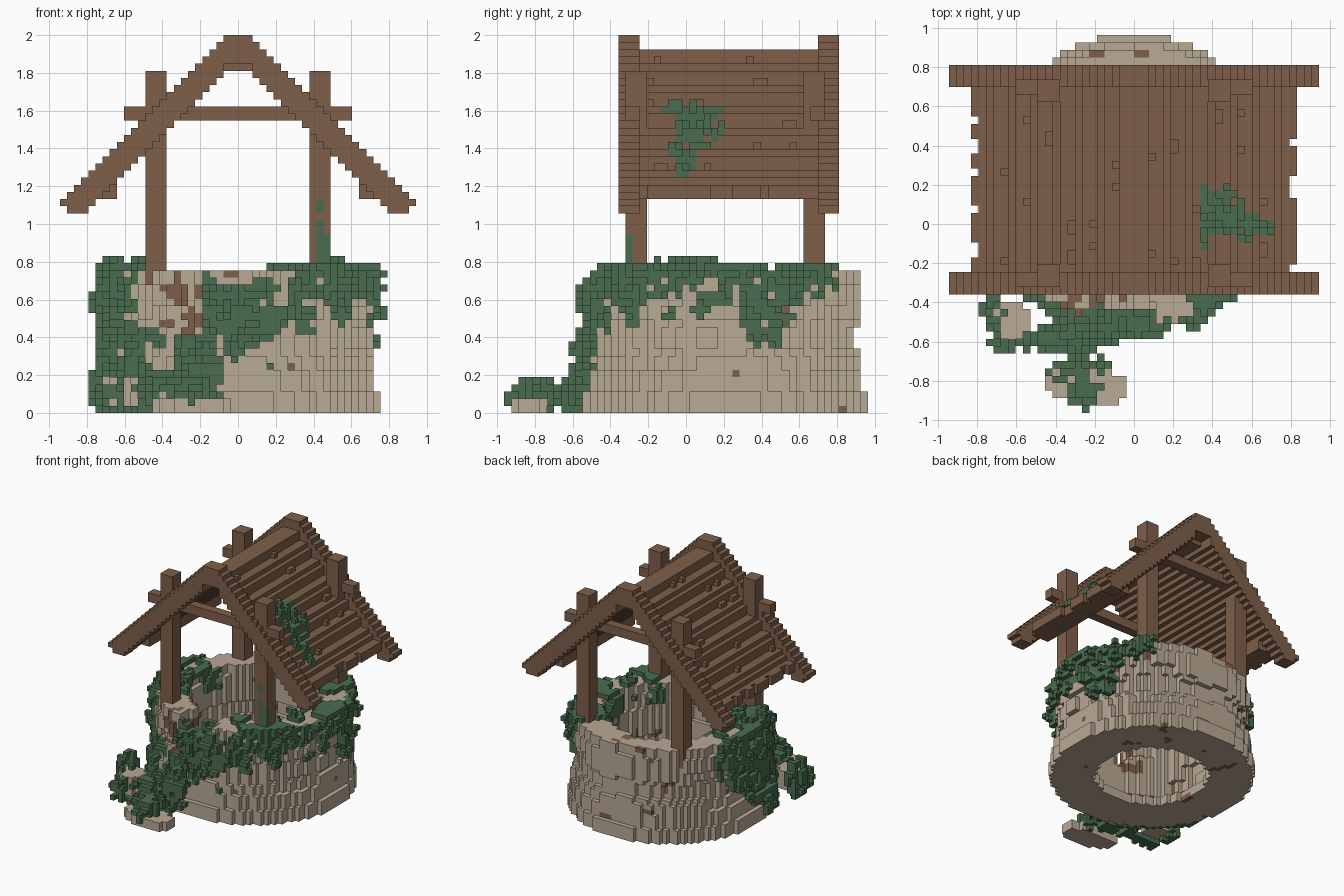
import bpy, math, random
from mathutils import Vector, noise

if "Cube" in bpy.data.objects:
    bpy.data.objects.remove(bpy.data.objects["Cube"], do_unlink=True)

random.seed(4)
V = 2 / 53                      # block size
CX, CY = 25, 31                 # well axis in block units


def material(name, rgb):
    m = bpy.data.materials.new(name)
    m.use_nodes = True
    m.diffuse_color = (*rgb, 1)
    bsdf = next(n for n in m.node_tree.nodes if n.type == 'BSDF_PRINCIPLED')
    bsdf.inputs["Base Color"].default_value = (*rgb, 1)
    bsdf.inputs["Roughness"].default_value = 0.9
    return m


STONE, WOOD, LEAF = 0, 1, 2
MATS = [material("pale stone", (0.485, 0.398, 0.298)),
        material("brown wood", (0.212, 0.117, 0.068)),
        material("leaf green", (0.068, 0.152, 0.078))]

taken = set()
SIDES = [((1, 0, 0), [(1, 0, 0), (1, 1, 0), (1, 1, 1), (1, 0, 1)]),
         ((-1, 0, 0), [(0, 1, 0), (0, 0, 0), (0, 0, 1), (0, 1, 1)]),
         ((0, 1, 0), [(1, 1, 0), (0, 1, 0), (0, 1, 1), (1, 1, 1)]),
         ((0, -1, 0), [(0, 0, 0), (1, 0, 0), (1, 0, 1), (0, 0, 1)]),
         ((0, 0, 1), [(0, 0, 1), (1, 0, 1), (1, 1, 1), (0, 1, 1)]),
         ((0, 0, -1), [(0, 1, 0), (1, 1, 0), (1, 0, 0), (0, 0, 0)])]


def build(name, cells):
    """Turn a {block: material} dict into one mesh of its outer faces."""
    cells = {c: m for c, m in cells.items() if c not in taken}
    taken.update(cells)
    index, faces, mats = {}, [], []
    for (i, j, k), m in cells.items():
        for (a, b, c), corners in SIDES:
            if (i + a, j + b, k + c) not in cells:
                faces.append([index.setdefault((i + p, j + q, k + r), len(index))
                              for p, q, r in corners])
                mats.append(m)
    mesh = bpy.data.meshes.new(name)
    mesh.from_pydata([((i - 25) * V, (j - 25.5) * V, k * V) for i, j, k in index], [], faces)
    for m in MATS:
        mesh.materials.append(m)
    mesh.polygons.foreach_set("material_index", mats)
    mesh.update()
    bpy.context.collection.objects.link(bpy.data.objects.new(name, mesh))


def box(i0, i1, j0, j1, k0, k1, mat):
    return {(i, j, k): mat for i in range(i0, i1) for j in range(j0, j1) for k in range(k0, k1)}


def mirror_box(s, d0, d1, *rest):
    return box(*((CX + d0, CX + d1) if s > 0 else (CX - d1, CX - d0)), *rest)


def rough(i, j, k, f=0.3, seed=0):
    return noise.noise(Vector((i * f + seed, j * f, k * f + 0.5)))


def polar(i, j):
    """Radius, and degrees from the front turning towards +x."""
    x, y = i + 0.5 - CX, j + 0.5 - CY
    return math.hypot(x, y), math.degrees(math.atan2(x, -y))


# Timber: posts, cross beams and stepped rafters
def roof_top(d):
    return 53 - max(0, d - 1)


for s, side in ((1, "left"), (-1, "right")):
    for end, j0 in (("front", 17), ("back", 42)):
        post = mirror_box(s, 10, 13, j0, j0 + 3, 16, 48, WOOD)
        if s > 0 and end == "front":            # climbing shoots on one post
            for i, j, k in post:
                if j == 17 and (i >= 36 and k < 25 or i == 36 and k < 30 and k != 27):
                    post[i, j, k] = LEAF
        build(f"{end}_{side}_post", post)
for end, j0 in (("front", 17), ("back", 43)):
    build(f"{end}_cross_beam", box(CX - 16, CX + 16, j0, j0 + 2, 41, 43, WOOD))
for end, j0 in (("front", 16), ("back", 44)):
    rafter = {}
    for s in (1, -1):
        for d in range(25):
            low = 49 if d < 2 else max(roof_top(d) - 5, 28 + (d == 24))
            rafter.update(mirror_box(s, d, d + 1, j0, j0 + 3, low, roof_top(d), WOOD))
    build(f"{end}_rafters", rafter)

# Roof planks: overlapping boards with pegs and a leafy patch
for s, side in ((1, "left"), (-1, "right")):
    planks = {}
    for d in range(22):
        top = min(51, 52 - 3 * (d // 3) - (0, 1, 3)[d % 3])
        planks.update(mirror_box(s, d, d + 1, 19, 44, max(30, 49 - max(d, 1)), max(top, 32), WOOD))
        for n in range(2):                      # pegs standing proud of the boards
            j = random.randrange(19, 41)
            if d % 3 == 2:
                planks.update(mirror_box(s, d, d + 1, j, j + random.choice((1, 1, 2)), top, top + 1, WOOD))
        for j in range(19, 44):                 # worn eave edge
            if d == 21 and rough(0, j, s * 7, 0.35) > 0.12:
                for k in range(28, 36):
                    planks.pop((CX + 21 if s > 0 else CX - 22, j, k), None)
    planks.update(mirror_box(s, 17, 20, 19, 44, 30, 33, WOOD))
    if s > 0:
        for (i, j, k) in list(planks):
            d = i - CX
            half = 4.2 - (d - 9) * 0.36 + 2 * rough(i, j, 0, 0.5)
            top = (i, j, k + 1) not in planks
            if 9 <= d <= 18 and abs(j - 26.5 + (d - 9) * 0.15) < half and (top or rough(i, j, k, 0.5, 8) > 0.05):
                planks[i, j, k] = LEAF
                if top and random.random() < 0.4:
                    planks[i, j, k + 1] = LEAF
    build(f"{side}_roof_planks", planks)

# Well wall: courses of uneven stones, open at the bottom, broken down in front
stones = {(c, n): random.choice((0, 0, 0.4, -0.5)) for c in range(8) for n in range(13)}


def stone(k, phi):
    return stones[k // 3, int((phi + 180 + (k // 3 % 2) * 14) / 28) % 13]


def outer(k, phi):
    if k < 6:
        return 20.1 if k < 3 else 19.5
    return (19 if k < 8 or k > 12 else 18.5) + stone(k, phi)


def wall_height(i, phi):
    if -21 < phi < 9:
        return (9 if phi < -7 else 14) + (i % 3 == 0) + 2 * (phi < -18)
    return 20


def is_soil(i, j, k, r, phi):
    n = rough(i, j, k, 0.35, 9)
    if -45 < phi < -21 and k in (12, 13):       # cracked joint
        return n > -0.1
    if -30 < phi < -5 and 7 < k < 20:           # crumbled edge of the break
        return n > (0.0 if r < 18 else 0.15)
    if abs(phi) > 172 and k == 19 and r < 16:
        return n > 0
    return rough(i, j, k, 0.3, 20) > 0.57


wall = {}
for i in range(4, 46):
    for j in range(10, 51):
        r, phi = polar(i, j)
        for k in range(wall_height(i, phi)):
            inner = 11.4 if k < 2 else 13 + (stone(k, phi) < 0)
            if inner < r < outer(k, phi):
                wall[i, j, k] = WOOD if is_soil(i, j, k, r, phi) else STONE
build("well_wall", wall)

# Fallen stones in front
fallen = box(13, 24, 2, 6, 0, 2, STONE)
fallen.update(box(16, 24, 1, 3, 0, 2, STONE))
for c in [(13, 2), (23, 1), (23, 5), (22, 5)]:
    for k in (0, 1):
        fallen.pop((*c, k), None)
fallen.update(box(14, 18, 5, 6, 0, 3, STONE))
build("fallen_stones", fallen)
build("fallen_block", {**box(6, 11, 11, 14, 1, 5, STONE), **box(7, 10, 10, 15, 1, 5, STONE)})

# Ivy on the wall: lower and upper limit in blocks against the angle from the front
IVY = [(-116, 15, 20), (-100, 8, 21), (-85, 3, 21.6), (-60, 0, 21.6), (-50, 0, 21), (-45, 0, 12),
       (-30, 0, 11), (-15, 2, 11), (-14, 5, 20), (-9, 8, 18), (0, 8, 18), (14, 7, 19), (18, 11, 21),
       (40, 13, 21), (70, 15, 21.6), (95, 16, 21), (100, 8, 21), (112, 7, 21), (118, 14, 21),
       (142, 18, 21)]


def ivy_limits(phi):
    for (a, l0, h0), (b, l1, h1) in zip(IVY, IVY[1:]):
        if a <= phi < b:
            t = (phi - a) / (b - a)
            return l0 + (l1 - l0) * t, h0 + (h1 - h0) * t
    return 99, 0


ivy = {}
for i in range(3, 47):
    for j in range(8, 51):
        r, phi = polar(i, j)
        lo, hi = ivy_limits(phi)
        for k in range(23):
            n = rough(i, j, k, 0.24, 5)
            if not lo + 5 * rough(i, j, k, 0.4, 30) <= k <= hi - 0.5:
                continue
            if k >= 20:                         # tufts along the rim
                grow = 13 < r < 20 and n > -0.08 and (k == 20 or random.random() < 0.25)
            else:
                reach = outer(k, phi) + 0.9 + 1.0 * (rough(i, j, k, 0.5, 12) > 0.12)
                reach += 0.8 * (random.random() < 0.1)
                hold = -0.3 if k < 17 else -0.45
                start = 17 if k >= wall_height(i, phi) else outer(k, phi) - 0.6
                grow = start < r < min(reach, 21.3) and n > hold and random.random() < 0.93
                grow |= 12.2 < r < 14 and k > 15 and n > 0.12
            if grow:
                ivy[i, j, k] = LEAF
build("wall_ivy", ivy)

# Ivy creeping over the fallen stones: (centre, radii) of loose clumps
clumps = [((18, 4, 1.5), (3.8, 3.8, 3.2)), ((14.5, 5, 2), (1.6, 1.6, 2.5)), ((18, 8, 1), (2, 3.5, 2.5)),
          ((15, 9.5, 2), (5, 2, 4)), ((8, 9, 1.5), (3.2, 1.8, 3.2)), ((5.5, 13.5, 3), (1.7, 3, 5)),
          ((20, 10, 5), (2.6, 2, 5))]
creeper = {(18, 0, 2): LEAF, (18, 0, 1): LEAF, (18, 1, 2): LEAF}
for (x, y, z), (a, b, c) in clumps:
    for i in range(3, 28):
        for j in range(1, 20):
            for k in range(12):
                q = ((i - x) / a) ** 2 + ((j - y) / b) ** 2 + ((k - z) / c) ** 2
                if q < 1 and rough(i, j, k, 0.45, 40) > -0.12 and random.random() < 0.85:
                    creeper[i, j, k] = LEAF
build("creeping_ivy", creeper)
